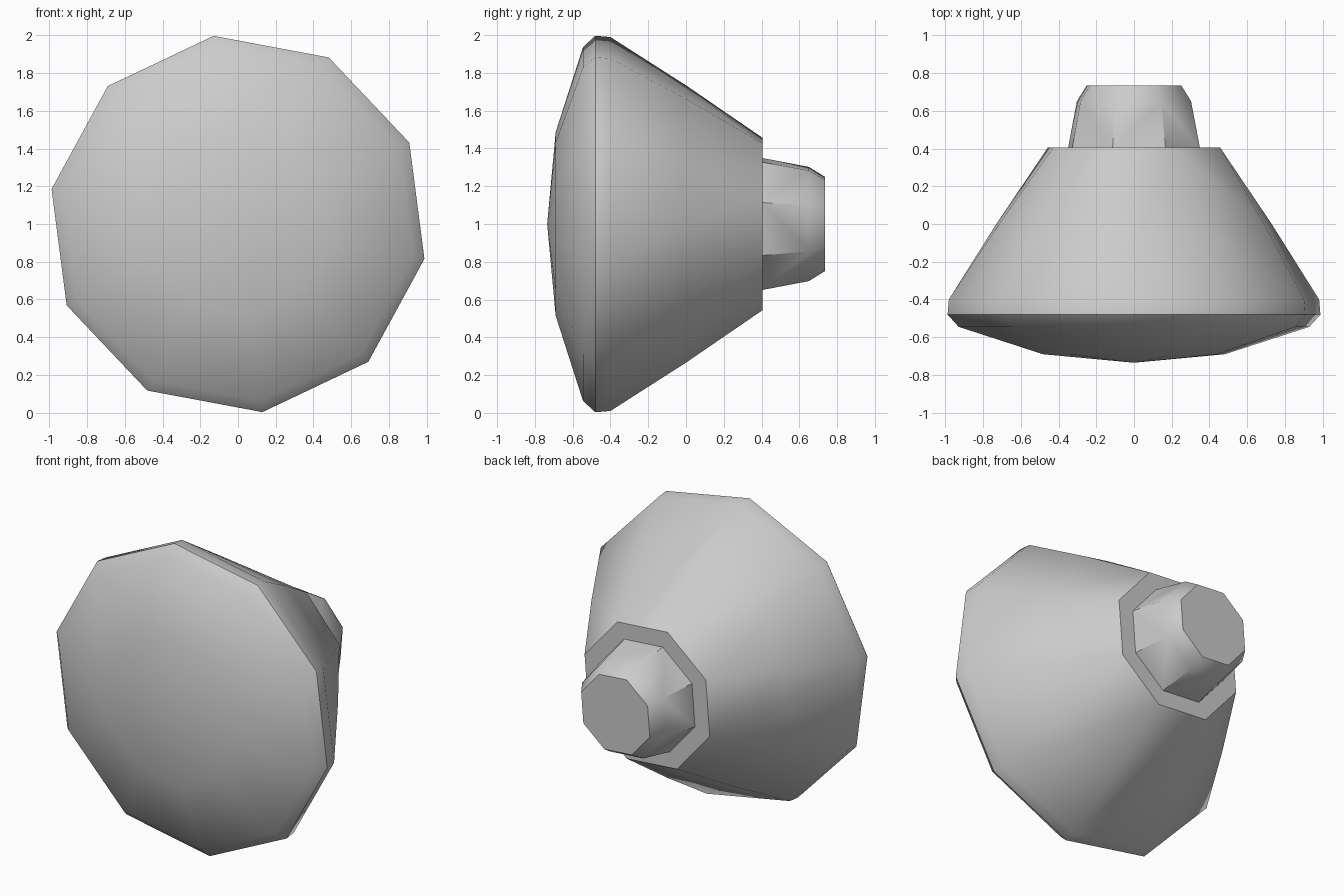
import bpy
import bmesh
from math import sin, cos, radians
from mathutils import Vector

cube = bpy.data.objects.get("Cube")
if cube:
    bpy.data.objects.remove(cube, do_unlink=True)

grey = bpy.data.materials.new("plain_grey")
grey.use_nodes = True
grey.diffuse_color = (0.6, 0.6, 0.6, 1)
grey.node_tree.nodes["Principled BSDF"].inputs["Base Color"].default_value = (0.6, 0.6, 0.6, 1)


def ring(sides, start, radius, y):
    """Regular polygon around the front-to-back axis."""
    angles = [radians(start + 360 * i / sides) for i in range(sides)]
    return [Vector((radius * cos(a), y, 1 + radius * sin(a))) for a in angles]


def hull(name, points):
    """Convex solid through the given points."""
    bm = bmesh.new()
    for p in points:
        bm.verts.new(p)
    bmesh.ops.convex_hull(bm, input=bm.verts[:])
    bmesh.ops.delete(bm, geom=[v for v in bm.verts if not v.link_faces], context='VERTS')
    bmesh.ops.recalc_face_normals(bm, faces=bm.faces[:])
    bmesh.ops.dissolve_limit(bm, angle_limit=0.01, verts=bm.verts[:], edges=bm.edges[:])
    mesh = bpy.data.meshes.new(name)
    bm.to_mesh(mesh)
    bm.free()
    mesh.materials.append(grey)
    obj = bpy.data.objects.new(name, mesh)
    bpy.context.collection.objects.link(obj)
    bpy.ops.object.select_all(action='DESELECT')
    obj.select_set(True)
    bpy.context.view_layer.objects.active = obj
    bpy.ops.object.shade_smooth_by_angle(angle=radians(40))


TEN, EIGHT = 25.4, 18

# Ten-sided domed front and rim, tapering to an eight-sided back
points = [Vector((0, -0.735, 1))]
for radius, y in [(0.49, -0.69), (0.945, -0.545), (1.005, -0.48), (0.998, -0.4)]:
    points += ring(10, TEN, radius, y)
wide = ring(10, TEN, 0.998, -0.4)
back = ring(8, EIGHT, 0.48, 0.405)

# Slightly bulged waist between neighbouring corners of the two polygons
axis = Vector((0, 0, 1))
for w in wide:
    for b in back:
        flat_w = Vector((w.x, 0, w.z)) - axis
        flat_b = Vector((b.x, 0, b.z)) - axis
        if flat_w.angle(flat_b) < radians(31):
            mid = axis + (flat_w + flat_b) * 0.5 * 1.015
            points.append(Vector((mid.x, 0, mid.z)))
hull("shade", points + back)

# Eight-sided neck with a tapered end
neck = []
for radius, y in [(0.368, 0.4), (0.318, 0.65), (0.263, 0.735)]:
    neck += ring(8, EIGHT, radius, y)
hull("neck", neck)
